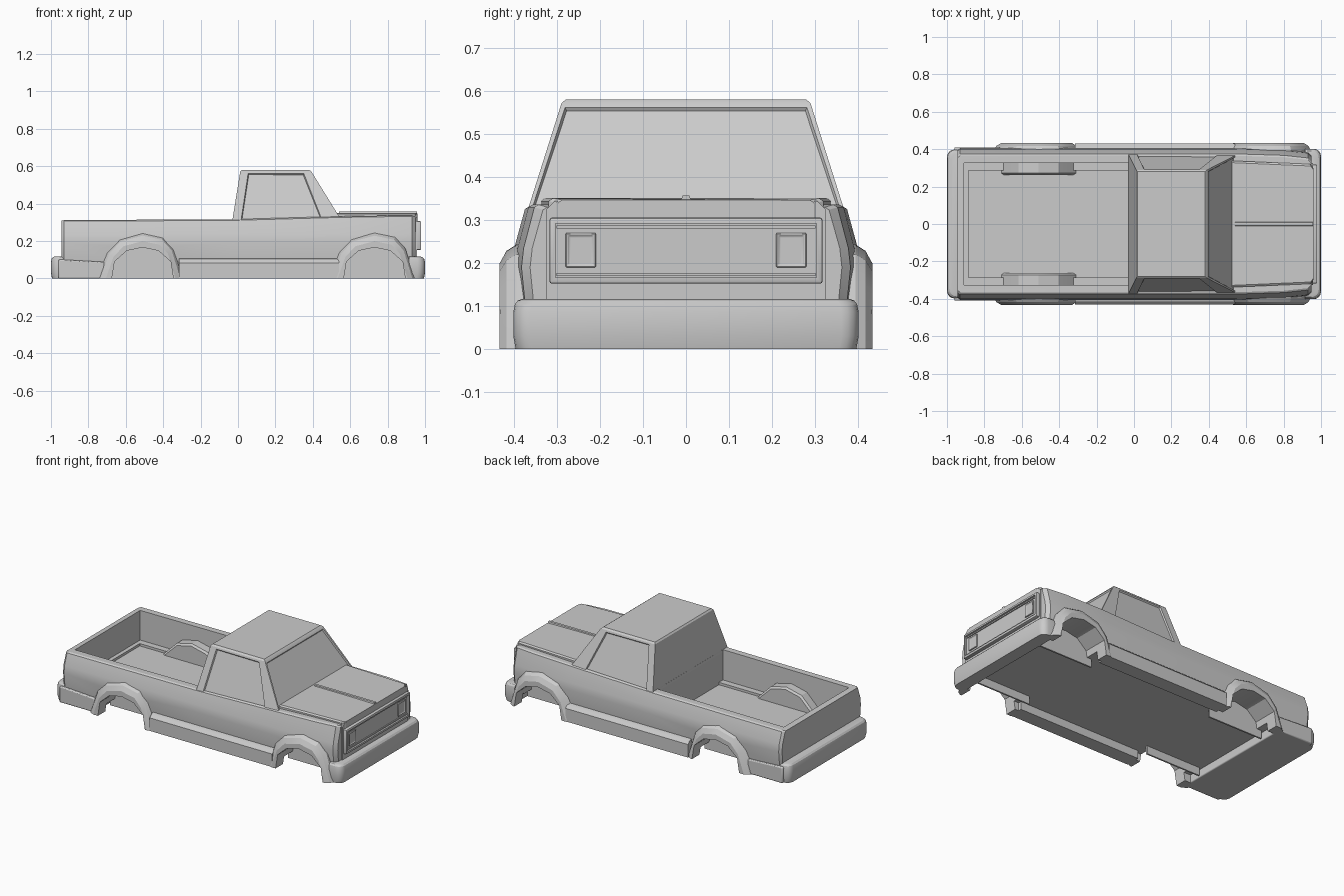
import bpy, bmesh, math

if "Cube" in bpy.data.objects:
    bpy.data.objects.remove(bpy.data.objects["Cube"])

def loft(name, rings, mirror=False, bevel=0.0):
    """Skin equal-length rings of points and cap both ends."""
    bm = bmesh.new()
    for s in ((1, -1) if mirror else (1,)):
        vs = [[bm.verts.new((x, y * s, z)) for x, y, z in r] for r in rings]
        n = len(rings[0])
        for a, b in zip(vs, vs[1:]):
            for i in range(n):
                j = (i + 1) % n
                bm.faces.new((a[i], a[j], b[j], b[i]))
        bm.faces.new(vs[0][::-1])
        bm.faces.new(vs[-1])
    bmesh.ops.recalc_face_normals(bm, faces=bm.faces)
    me = bpy.data.meshes.new(name)
    bm.to_mesh(me)
    bm.free()
    ob = bpy.data.objects.new(name, me)
    bpy.context.collection.objects.link(ob)
    if bevel:
        m = ob.modifiers.new("bevel", 'BEVEL')
        m.width, m.segments, m.limit_method = bevel, 2, 'ANGLE'
    return ob

def box(name, x, y, z, mirror=False, bevel=0.0):
    ring = lambda h: [(x[0], y[0], h), (x[1], y[0], h), (x[1], y[1], h), (x[0], y[1], h)]
    return loft(name, [ring(z[0]), ring(z[1])], mirror, bevel)

def cut(ob, *cutters):
    for c in cutters:
        m = ob.modifiers.new("cut", 'BOOLEAN')
        m.object, m.operation, m.solver = c, 'DIFFERENCE', 'EXACT'
        c.hide_render = True
        bpy.context.view_layer.objects.active = ob
        for mod in list(ob.modifiers):
            bpy.ops.object.modifier_apply(modifier=mod.name)

def inset_faces(ob, picks, margin, depth, adjust=None):
    """Recess the faces whose normal passes a test."""
    bm = bmesh.new()
    bm.from_mesh(ob.data)
    bm.normal_update()
    fs = [f for f in bm.faces if picks(f.normal)]
    bmesh.ops.inset_individual(bm, faces=fs, thickness=margin, depth=0)
    if adjust:
        for f in fs:
            adjust(f)
    bmesh.ops.inset_individual(bm, faces=fs, thickness=0.006, depth=-depth)
    bm.to_mesh(ob.data)
    bm.free()

# wheel openings, shared by every part they pass through
INNER = [(-.18, 0), (-.15, .09), (-.085, .148), (0, .166), (.085, .148), (.15, .09), (.18, 0)]
OUTER = [(-.24, 0), (-.19, .14), (-.125, .21), (0, .243), (.11, .22), (.165, .16), (.215, 0)]
WHEELS = {"rear": -.51, "front": .73}

def arch(cx, pts, y, s=1.0, low=0.0):
    p = [(cx + a * s, y, b * s) for a, b in pts]
    return [(p[0][0], y, low)] + p[1:-1] + [(p[-1][0], y, low)]

wheel_cutters = [loft(n + "_wheel_cutter", [arch(cx, INNER, .275, low=-.1), arch(cx, INNER, .6, low=-.1)], True)
                 for n, cx in WHEELS.items()]

# main body: cross-section lofted from tail to nose
def section(x, inset, top):
    half = [(.37, .05), (.395, .09), (.405, .19), (.40, .235), (.375, top - .006), (.365, top)]
    half = [(y - inset, z) for y, z in half]
    return [(x, y, z) for y, z in half] + [(x, -y, z) for y, z in half[::-1]]

body = loft("body", [section(-.945, .012, .308), section(-.93, 0, .312), section(-.03, 0, .316),
                     section(.54, 0, .332), section(.80, .008, .336), section(.93, .022, .336),
                     section(.95, .042, .33)])
bed = box("bed_cutter", (-.91, -.03), (-.325, .325), (.125, .5))
floor = box("bed_floor_cutter", (-.885, -.03), (-.285, .285), (.11, .2))
cut(body, bed, floor, *wheel_cutters)

# wheel housings standing in the bed
HOUSE = [(a * 1.25, b * 1.38) for a, b in INNER]
housing = loft("bed_wheel_housing", [arch(-.51, HOUSE, .262, .95, .08), arch(-.51, HOUSE, .272, 1, .08),
                                     arch(-.51, HOUSE, .34, 1, .08)], True)
cut(housing, wheel_cutters[0])

# flared wheel arches and the inner well walls that hang below the floor
for n, cx in WHEELS.items():
    flare = loft(n + "_wheel_flare", [arch(cx, OUTER, .36), arch(cx, OUTER, .395), arch(cx, OUTER, .418, .94),
                                      arch(cx, OUTER, .434, .82)], True)
    cut(flare, *wheel_cutters)
    box(n + "_well_wall", (cx - .19, cx + .19), (.265, .275), (0, .07), True)

# side sills between the wheels
SILL = [(.34, 0), (.43, 0), (.43, .082), (.415, .098), (.395, .106), (.34, .106)]
loft("side_sill", [[(x, y, z) for y, z in SILL] for x in (-.315, .54)], True)

# cab with recessed windshield and side windows
def cab_ring(z, x0, x1, y0, y1):
    return [(x0, -y0, z), (x1, -y1, z), (x1, y1, z), (x0, y0, z)]
cab = loft("cab", [cab_ring(.30, -.032, .56, .376, .376), cab_ring(.572, .012, .392, .290, .290),
                   cab_ring(.581, .020, .380, .280, .280)])

def widen_front_pillar(f):
    for v in f.verts:
        if abs(f.normal.y) > .8:
            low = v.co.z < .45
            if v.co.x > .2:
                v.co.x = .452 if low else .352
            else:
                v.co.x = .016 if low else .054

inset_faces(cab, lambda n: n.z < .6 and (abs(n.y) > .8 or n.x > .7), .014, .008, widen_front_pillar)

# hood with centre ridge
loft("hood", [[(.525, -y, z), (.945, -(y - .018), z), (.96, -(y - .04), z - .004),
               (.96, y - .04, z - .004), (.945, y - .018, z), (.525, y, z)]
              for y, z in ((.338, .30), (.338, .344), (.328, .351))])
loft("hood_ridge", [[(x, -.014, .34), (x, -.008, .357), (x, .008, .357), (x, .014, .34)] for x in (.54, .957)])

# nose panel, grille surround, bars and headlights
loft("nose_panel", [[(x, -.325, .05), (x, .325, .05), (x, .325, .325), (x, .305, .345),
                     (x, -.305, .345), (x, -.325, .325)] for x in (.92, .957)])
grille = box("grille", (.94, .979), (-.318, .318), (.152, .306), bevel=.006)
opening = box("grille_cutter", (.966, 1.1), (-.304, .304), (.167, .292))
cut(grille, opening)
for z in (.170, .281):
    box("grille_bar", (.95, .972), (-.302, .302), (z, z + .007))
lights = box("headlight", (.955, .973), (.21, .28), (.19, .27), True, .004)
inset_faces(lights, lambda n: n.x > .9, .006, .004)

# bumpers: plan outline with rounded corners, narrowed at the top
def bumper(name, s, xin, xout, top, y):
    rings = []
    for z, d in ((0, .006), (.03, 0), (top - .03, 0), (top - .012, .004), (top - .003, .012), (top, .022)):
        a, w = xout - d, y - d * .9
        arc = [(a - .04 + .04 * math.cos(t * math.pi / 8), w - .04 + .04 * math.sin(t * math.pi / 8))
               for t in (4, 3, 2, 1, 0)]
        h = [(xin, w)] + arc
        rings.append([(s * px, py, z) for px, py in h] + [(s * px, -py, z) for px, py in h[::-1]])
    return loft(name, rings)
bumper("front_bumper", 1, .915, 1.0, .116, .402)
bumper("rear_bumper", -1, .90, 1.0, .118, .398)
loft("rear_valance", [[(-.96, y, 0), (-.715, y, 0), (-.715, y, .088), (-.93, y, .1), (-.96, y, .1)]
                      for y in (-.41, .41)], bevel=.006)

for c in wheel_cutters + [bed, floor, opening]:
    bpy.data.objects.remove(c)

# smooth the gentle curves, keep real edges crisp
bpy.ops.object.select_all(action='SELECT')
bpy.context.view_layer.objects.active = body
bpy.ops.object.shade_smooth_by_angle(angle=math.radians(24))
